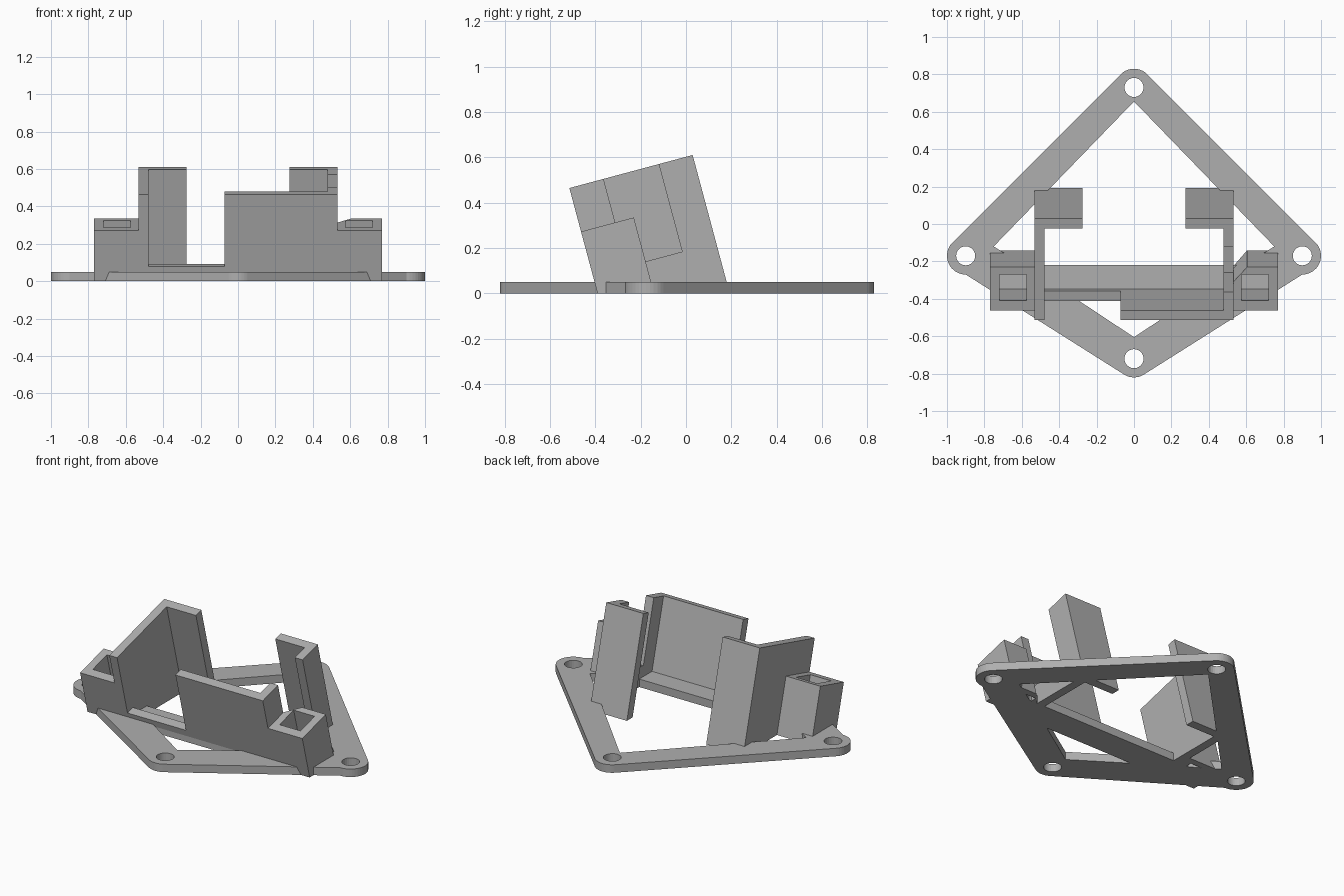
import bpy, bmesh, math
from mathutils import Matrix, Vector

cube = bpy.data.objects.get("Cube")
if cube:
    bpy.data.objects.remove(cube, do_unlink=True)

grey = bpy.data.materials.new("plain_grey")
grey.use_nodes = True
colour = (0.43, 0.43, 0.43, 1)
grey.diffuse_color = colour
grey.node_tree.nodes["Principled BSDF"].inputs["Base Color"].default_value = colour

# Local frame of the cradle: leans back 15 degrees about its front foot
TILT = Matrix.Translation((0, -0.39, 0)) @ Matrix.Rotation(math.radians(15), 4, "X")
TOP, DEPTH, THICK = 0.481, 0.563, 0.055
INNER, OUTER = 0.478, 0.532


def arc(cx, cy, r, start, end, steps):
    angles = [math.radians(start + (end - start) * i / steps) for i in range(steps + 1)]
    return [(cx + r * math.cos(a), cy + r * math.sin(a)) for a in angles]


def rect(x0, x1, y0, y1):
    return [(x0, y0), (x1, y0), (x1, y1), (x0, y1)]


def mirrored(points):
    return [(-x, y) for x, y in points]


def prism(name, loops, low, high, matrix=None):
    """Extrude a plan (outline plus holes); tilted parts are trimmed at the ground."""
    bm = bmesh.new()
    edges = []
    for loop in loops:
        verts = [bm.verts.new((x, y, low)) for x, y in loop]
        edges += [bm.edges.new((v, verts[i - 1])) for i, v in enumerate(verts)]
    bmesh.ops.triangle_fill(bm, edges=edges, use_beauty=True, normal=(0, 0, 1))
    result = bmesh.ops.extrude_face_region(bm, geom=bm.faces[:], use_keep_orig=True)
    moved = [g for g in result["geom"] if isinstance(g, bmesh.types.BMVert)]
    bmesh.ops.translate(bm, verts=moved, vec=(0, 0, high - low))
    if matrix:
        bm.transform(matrix)
        cut = bmesh.ops.bisect_plane(bm, geom=bm.verts[:] + bm.edges[:] + bm.faces[:],
                                     plane_co=Vector(), plane_no=(0, 0, 1), clear_inner=True)
        rim = [g for g in cut["geom_cut"] if isinstance(g, bmesh.types.BMEdge)]
        bmesh.ops.triangle_fill(bm, edges=rim, use_beauty=True, normal=(0, 0, -1))
    bmesh.ops.recalc_face_normals(bm, faces=bm.faces[:])
    mesh = bpy.data.meshes.new(name)
    bm.to_mesh(mesh)
    bm.free()
    mesh.materials.append(grey)
    obj = bpy.data.objects.new(name, mesh)
    bpy.context.collection.objects.link(obj)
    return obj


def tilted(name, loops, high=TOP):
    return prism(name, loops, -0.3, high, TILT)


# Kite-shaped base frame with rounded corners, screw holes and a crossbar
corners = [(0, 0.73), (-0.9, -0.17), (0, -0.72), (0.9, -0.17)]
sweeps = [(45, 135), (135, 270), (237, 303), (270, 405)]
outline = []
for (cx, cy), (start, end) in zip(corners, sweeps):
    outline += arc(cx, cy, 0.1, start, end, 14)
holes = [arc(cx, cy, 0.051, 0, 360 - 15, 23) for cx, cy in corners]
rear_opening = [(0, 0.655), (-0.75, -0.12), (-0.59, -0.22), (0.59, -0.22), (0.75, -0.12)]
front_opening = [(-0.31, -0.4), (0, -0.605), (0.31, -0.4)]
prism("base_frame", [outline, rear_opening, front_opening] + holes, 0, 0.05)

# Right side: full wall with a rear lip
rear = DEPTH - THICK
tilted("right_wall", [[(-OUTER, 0), (-INNER, 0), (-INNER, rear), (-0.275, rear),
                       (-0.275, DEPTH), (-OUTER, DEPTH)]])

# Left side: front panel with short return, low sill and rear post with lip
GAP_FRONT, GAP_REAR, SILL = 0.156, 0.408, 0.081
tilted("front_panel", [[(-0.073, 0), (OUTER, 0), (OUTER, GAP_FRONT), (INNER, GAP_FRONT),
                        (INNER, THICK), (-0.073, THICK)]])
tilted("left_rear_post", [[(INNER, GAP_REAR), (OUTER, GAP_REAR), (OUTER, DEPTH),
                           (0.275, DEPTH), (0.275, rear), (INNER, rear)]])
tilted("left_sill", [rect(INNER, OUTER, GAP_FRONT, GAP_REAR)], SILL)
tilted("front_sill", [rect(-INNER, -0.073, 0, THICK)], SILL)

# Square sockets on both sides; the left one has a clipped inner corner
pocket = rect(0.575, 0.72, 0.055, 0.2)
tilted("right_socket", [mirrored(rect(OUTER, 0.77, 0, 0.241)), mirrored(pocket)], 0.282)
clipped = [(OUTER, 0), (0.77, 0), (0.77, 0.241), (0.605, 0.241), (OUTER, 0.16)]
tilted("left_socket", [clipped, pocket], 0.282)
